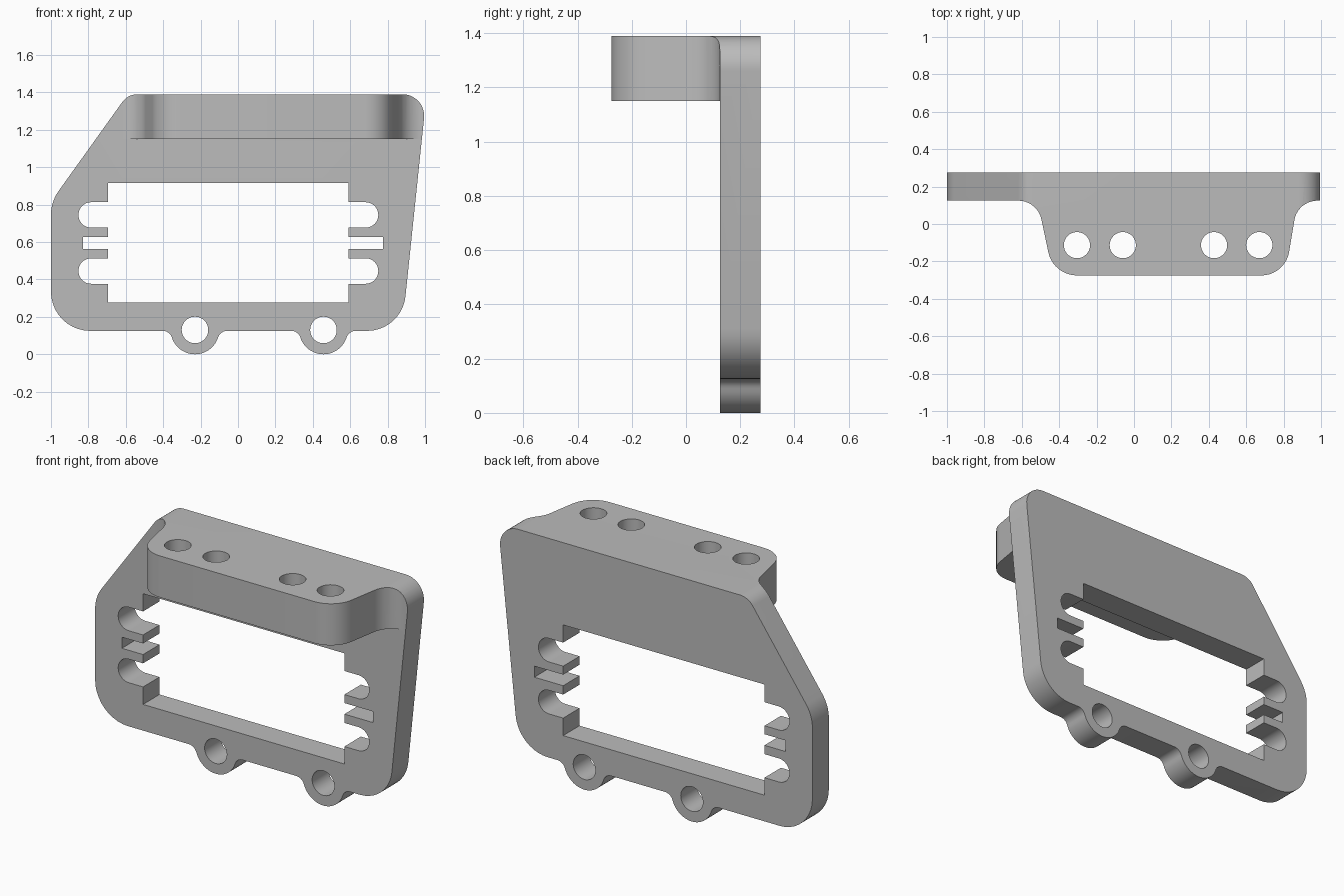
import bpy, bmesh, math
from mathutils import Vector, Matrix

if "Cube" in bpy.data.objects:
    bpy.data.objects.remove(bpy.data.objects["Cube"])


def rounded(corners, steps=10):
    """Closed 2D outline; corners are (x, y) or (x, y, radius)."""
    out = []
    n = len(corners)
    for i, c in enumerate(corners):
        p = Vector(c[:2])
        if len(c) < 3:
            out.append(p)
            continue
        d1 = (Vector(corners[i - 1][:2]) - p).normalized()
        d2 = (Vector(corners[(i + 1) % n][:2]) - p).normalized()
        half = d1.angle(d2) / 2
        centre = p + (d1 + d2).normalized() * (c[2] / math.sin(half))
        start = p + d1 * (c[2] / math.tan(half)) - centre
        sweep = math.pi - 2 * half
        if d1.x * d2.y - d1.y * d2.x > 0:
            sweep = -sweep
        for k in range(steps + 1):
            out.append(centre + Matrix.Rotation(sweep * k / steps, 2) @ start)
    return out


def prism(name, outline, lo, hi, axis):
    """Extrude an outline along 'Y' (outline is x,z) or 'Z' (outline is x,y)."""
    bm = bmesh.new()
    place = (lambda p: (p[0], lo, p[1])) if axis == 'Y' else (lambda p: (p[0], p[1], lo))
    face = bm.faces.new([bm.verts.new(place(p)) for p in outline])
    ext = bmesh.ops.extrude_face_region(bm, geom=[face])
    move = Vector((0, hi - lo, 0)) if axis == 'Y' else Vector((0, 0, hi - lo))
    bmesh.ops.translate(bm, vec=move, verts=[v for v in ext['geom'] if isinstance(v, bmesh.types.BMVert)])
    bmesh.ops.recalc_face_normals(bm, faces=bm.faces)
    me = bpy.data.meshes.new(name)
    bm.to_mesh(me)
    bm.free()
    ob = bpy.data.objects.new(name, me)
    bpy.context.collection.objects.link(ob)
    return ob


def arc(cx, cy, r, a0, a1, n):
    return [(cx + r * math.cos(math.radians(a0 + (a1 - a0) * k / n)),
             cy + r * math.sin(math.radians(a0 + (a1 - a0) * k / n))) for k in range(n + 1)]


def cut(target, cutter):
    mod = target.modifiers.new("cut", 'BOOLEAN')
    mod.operation = 'DIFFERENCE'
    mod.solver = 'EXACT'
    mod.object = cutter
    bpy.context.view_layer.objects.active = target
    bpy.ops.object.modifier_apply(modifier=mod.name)
    bpy.data.objects.remove(cutter)


LUGS = (-0.23, 0.457)
LUG_Z, LUG_R, FILLET = 0.13, 0.13, 0.05
BACK, FRONT, PLATE_FRONT = 0.275, -0.275, 0.125
FLANGE_BOTTOM, TOP = 1.15, 1.39

# Plate outline with two hanging lugs on the bottom edge
outline = [(-1, 0.125, 0.21)]
for x in LUGS:
    dz = -(FILLET + 0.005)
    dx = math.sqrt((LUG_R + FILLET) ** 2 - dz ** 2)
    t = math.degrees(math.atan2(-dz, dx))
    outline += arc(x - dx, LUG_Z + dz, FILLET, 90, t, 6)
    outline += arc(x, LUG_Z, LUG_R, 180 + t, 360 - t, 24)[1:-1]
    outline += arc(x + dx, LUG_Z + dz, FILLET, 180 - t, 90, 6)
outline += [(0.876, 0.125, 0.206), (1.008, TOP, 0.115), (-0.589, TOP, 0.1), (-1, 0.816, 0.22)]
bracket = prism("servo_bracket", rounded(outline), -0.4, BACK, 'Y')

# Clear everything in front of the shelf's plan shape
plan = [(-2, PLATE_FRONT), (-0.516, PLATE_FRONT, 0.127), (-0.432, FRONT, 0.157),
        (0.808, FRONT, 0.15), (0.875, PLATE_FRONT, 0.125), (2, PLATE_FRONT), (2, -1), (-2, -1)]
cut(bracket, prism("plan_cutter", rounded(plan), -1, 3, 'Z'))

# Clear the space below the shelf
below = [(-2, -1), (2, -1), (2, PLATE_FRONT), (-2, PLATE_FRONT)]
cut(bracket, prism("below_cutter", below, -1, FLANGE_BOTTOM, 'Z'))

# Window with round and square slots on both sides
R = 0.0675


def window_side(x, round_end, square_end):
    return [(x, 0.276), (x, 0.377), (round_end, 0.377, R), (round_end, 0.513, R), (x, 0.513),
            (x, 0.564), (square_end, 0.564), (square_end, 0.628), (x, 0.628),
            (x, 0.677), (round_end, 0.677, R), (round_end, 0.813, R), (x, 0.813), (x, 0.915)]


window = window_side(0.592, 0.75, 0.776) + window_side(-0.694, -0.853, -0.829)[::-1]
cut(bracket, prism("window_cutter", rounded(window), -1, 1, 'Y'))

# Lug holes and shelf holes
for x in LUGS:
    cut(bracket, prism("lug_hole", arc(x, LUG_Z, 0.071, 0, 352.5, 47), -1, 1, 'Y'))
for x in (-0.305, -0.06, 0.428, 0.67):
    cut(bracket, prism("shelf_hole", arc(x, -0.113, 0.07, 0, 352.5, 47), 1, 2, 'Z'))

# Colour and shading
grey = bpy.data.materials.new("plain grey")
grey.diffuse_color = (0.5, 0.5, 0.5, 1)
grey.use_nodes = True
grey.node_tree.nodes["Principled BSDF"].inputs["Base Color"].default_value = grey.diffuse_color
bracket.data.materials.clear()
bracket.data.materials.append(grey)
for f in bracket.data.polygons:
    f.material_index = 0
bpy.ops.object.select_all(action='DESELECT')
bracket.select_set(True)
bpy.context.view_layer.objects.active = bracket
bpy.ops.object.shade_smooth_by_angle(angle=math.radians(25))
